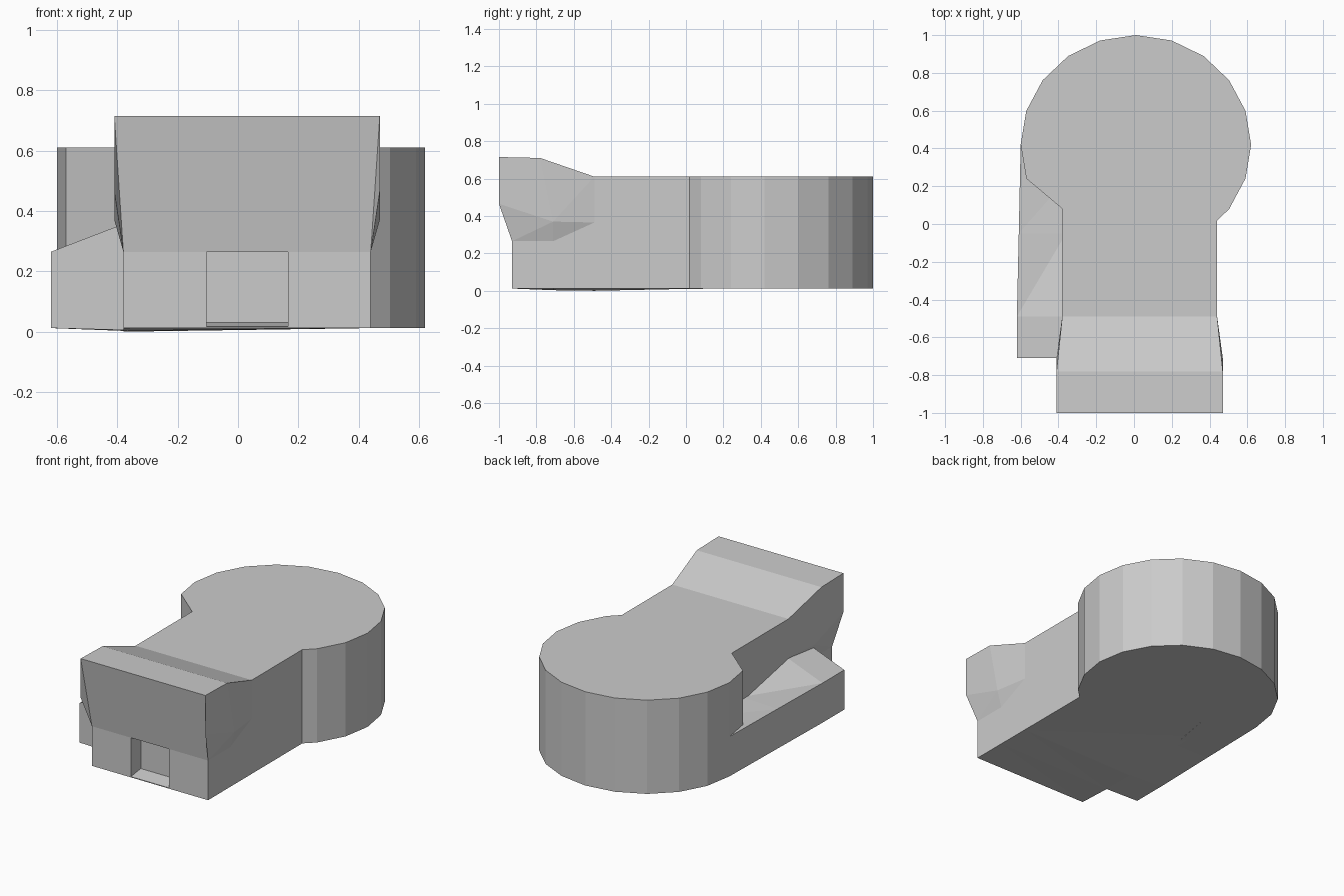
import bpy, bmesh
from math import cos, sin, radians

if "Cube" in bpy.data.objects:
    bpy.data.objects.remove(bpy.data.objects["Cube"])


def loft(name, rings):
    """Closed solid skinned through rings of equal length."""
    bm = bmesh.new()
    vs = [[bm.verts.new(p) for p in ring] for ring in rings]
    n = len(vs[0])
    for a, b in zip(vs, vs[1:]):
        for i in range(n):
            j = (i + 1) % n
            bm.faces.new((a[i], a[j], b[j], b[i]))
    bm.faces.new(vs[0])
    bm.faces.new(vs[-1])
    # split warped faces so they stay exact under booleans
    if n < 12:
        bmesh.ops.triangulate(bm, faces=bm.faces[:])
    bmesh.ops.recalc_face_normals(bm, faces=bm.faces[:])
    me = bpy.data.meshes.new(name)
    bm.to_mesh(me)
    bm.free()
    ob = bpy.data.objects.new(name, me)
    bpy.context.collection.objects.link(ob)
    return ob


def combine(target, other, operation):
    m = target.modifiers.new(operation, 'BOOLEAN')
    m.operation, m.solver, m.object = operation, 'EXACT', other
    other.hide_render = True
    bpy.context.view_layer.objects.active = target
    bpy.ops.object.modifier_apply(modifier=m.name)
    bpy.data.objects.remove(other)


def stem_ring(levels, dip=0.0):
    """levels: (y, z, half width) from bottom to top."""
    cx = 0.03
    right = [(cx + w, y, z) for y, z, w in levels]
    left = [(cx - w, y, z) for y, z, w in levels]
    left[0] = (left[0][0], left[0][1], left[0][2] - dip)
    return right + left[::-1]


# stem: straight block flaring into a raised front lip
stem = loft("body", [
    stem_ring([(-0.93, .012, .41), (-0.93, .265, .41), (-1, .465, .44), (-1, .715, .44)]),
    stem_ring([(-0.71, .012, .41), (-0.71, .265, .41), (-0.71, .37, .44), (-0.78, .71, .44)], .009),
    stem_ring([(-0.49, .012, .41), (-0.49, .265, .41), (-0.49, .365, .41), (-0.49, .61, .41)], .012),
    stem_ring([(0.10, .012, .41), (0.10, .265, .41), (0.10, .365, .41), (0.10, .61, .41)]),
])

# round head: 20-sided disc whose left rear corner is pulled in to the stem
outline = [(0.01 + .61 * cos(radians(a)), .42 + .58 * sin(radians(a)))
           for a in range(-54, 199, 18)]
outline += [(-.379, .08), (-.3, 0.0)]
head = loft("head", [[(x, y, z) for x, y in outline] for z in (.012, .61)])

# side ledge: sloped top that flattens out towards the head
ledge = loft("side_ledge", [
    [(-.62, -.71, .012), (-.62, -.71, .265), (-.36, -.71, .365), (-.36, -.71, .005)],
    [(-.62, -.49, .012), (-.62, -.49, .265), (-.36, -.49, .365), (-.36, -.49, .002)],
    [(-.61, -.05, .012), (-.61, -.05, .265), (-.36, -.05, .275), (-.36, -.05, .010)],
    [(-.60, .42, .012), (-.60, .42, .265), (-.30, .30, .265), (-.30, .30, .012)],
])

# front pocket with a slightly rising floor
pocket = loft("pocket_cutter", [
    [(x, -1.05, .001), (x, -.83, .03), (x, -.83, .265), (x, -1.05, .265)]
    for x in (-.105, .165)
])

combine(stem, head, 'UNION')
combine(stem, ledge, 'UNION')
combine(stem, pocket, 'DIFFERENCE')
